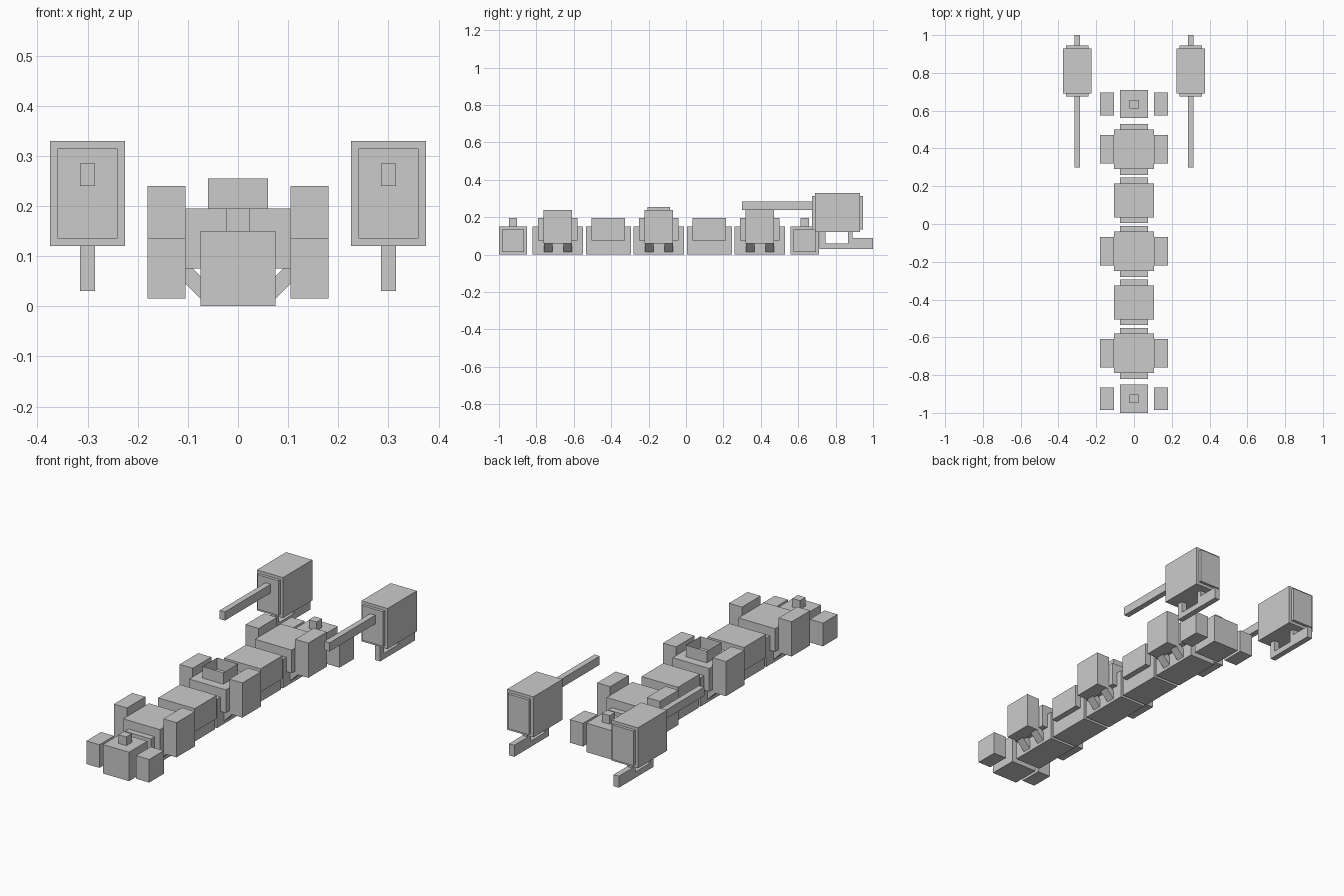
import bpy, bmesh

if "Cube" in bpy.data.objects:
    bpy.data.objects.remove(bpy.data.objects["Cube"])


def mesh_object(name, verts, faces):
    mesh = bpy.data.meshes.new(name)
    mesh.from_pydata(verts, [], faces)
    bm = bmesh.new()
    bm.from_mesh(mesh)
    bmesh.ops.recalc_face_normals(bm, faces=bm.faces)
    bm.to_mesh(mesh)
    bm.free()
    obj = bpy.data.objects.new(name, mesh)
    bpy.context.collection.objects.link(obj)
    return obj


def box(name, x0, x1, y0, y1, z0, z1, open_ends=False):
    verts = [(x, y, z) for z in (z0, z1)
             for x, y in ((x0, y0), (x1, y0), (x1, y1), (x0, y1))]
    faces = [(i, (i + 1) % 4, (i + 1) % 4 + 4, i + 4) for i in range(4)]
    if not open_ends:
        faces += [(3, 2, 1, 0), (4, 5, 6, 7)]
    return mesh_object(name, verts, faces)


def prism(name, lower, upper):
    n = len(lower)
    faces = [tuple(range(n)), tuple(range(n, 2 * n))]
    faces += [(i, (i + 1) % n, (i + 1) % n + n, i + n) for i in range(n)]
    return mesh_object(name, lower + upper, faces)


def mirror_x(obj):
    obj.modifiers.new("mirror", 'MIRROR').use_mirror_merge = False


# End blocks with top pins and side pods
for end, cy in (("front", -0.925), ("rear", 0.635)):
    box(end + "_end_block", -0.075, 0.075, cy - 0.075, cy + 0.075, 0, 0.15)
    box(end + "_top_pin", -0.0225, 0.0225, cy - 0.0225, cy + 0.0225, 0.15, 0.195)
    mirror_x(box(end + "_side_pod", 0.105, 0.18, cy - 0.06, cy + 0.06, 0.015, 0.135))

# Chain of body segments: long ones carry side pods on slanted struts
for i in range(5):
    cy = -0.685 + 0.27 * i
    long_one = i % 2 == 0
    base, wide = (0.135, 0.105) if long_one else (0.12, 0.09)
    box("segment_base", -0.075, 0.075, cy - base, cy + base, 0, 0.15)
    box("segment_body", -0.105, 0.105, cy - wide, cy + wide, 0.075, 0.195)
    if long_one:
        mirror_x(box("segment_side_pod", 0.105, 0.18, cy - 0.076, cy + 0.076, 0.06, 0.24))
        profile = ((0.075, 0.015), (0.12, 0.06), (0.12, 0.105), (0.075, 0.06))
        for y in (cy - 0.075, cy + 0.03):
            mirror_x(prism("slanted_strut", [(x, y, z) for x, z in profile],
                           [(x, y + 0.045, z) for x, z in profile]))

# Open collar on the middle segment
box("open_collar", -0.06, 0.06, -0.205, -0.085, 0.195, 0.255, open_ends=True)

# Outer pods with end plates, long rod and lower bracket
mirror_x(box("outer_pod", 0.225, 0.375, 0.69, 0.93, 0.12, 0.33))
mirror_x(box("outer_pod_front_plate", 0.24, 0.36, 0.675, 0.69, 0.135, 0.315))
mirror_x(box("outer_pod_rear_plate", 0.24, 0.36, 0.93, 0.945, 0.135, 0.315))
mirror_x(box("outer_rod", 0.285, 0.315, 0.30, 0.675, 0.24, 0.285))
bracket = ((0.715, 0.03), (1.0, 0.03), (1.0, 0.09), (0.89, 0.09), (0.89, 0.12),
           (0.865, 0.12), (0.865, 0.06), (0.745, 0.06), (0.745, 0.12), (0.715, 0.12))
mirror_x(prism("lower_bracket", [(0.285, y, z) for y, z in bracket],
               [(0.315, y, z) for y, z in bracket]))
